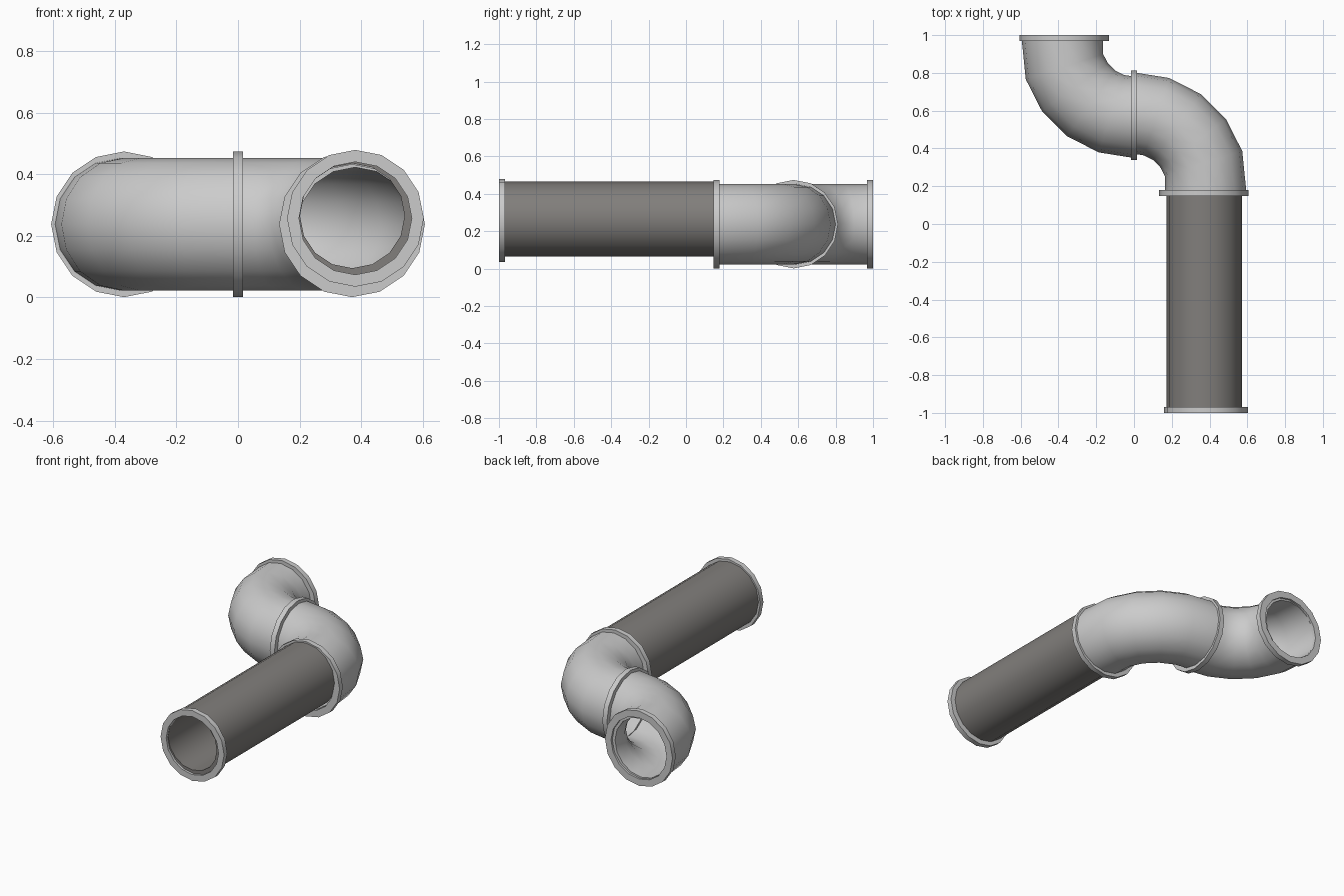
import bpy, bmesh
from math import sin, cos, pi, radians
from mathutils import Vector

if "Cube" in bpy.data.objects:
    bpy.data.objects.remove(bpy.data.objects["Cube"])

SIDES = 16


def tube(name, stations, z, outer, inner, mat=None):
    """Hollow tube swept through (x, y, heading) stations in a level plane."""
    bm = bmesh.new()
    rings = []
    # outer skin forwards, then bore backwards
    for st, r in [(s, outer) for s in stations] + [(s, inner) for s in reversed(stations)]:
        x, y, h = st
        side = Vector((sin(h), -cos(h), 0))
        ring = []
        for i in range(SIDES):
            a = 2 * pi * i / SIDES
            p = Vector((x, y, z)) + side * (r * cos(a)) + Vector((0, 0, r * sin(a)))
            ring.append(bm.verts.new(p))
        rings.append(ring)
    for k, ring in enumerate(rings):
        nxt = rings[(k + 1) % len(rings)]
        for i in range(SIDES):
            j = (i + 1) % SIDES
            bm.faces.new((ring[i], ring[j], nxt[j], nxt[i]))
    bmesh.ops.recalc_face_normals(bm, faces=bm.faces)
    me = bpy.data.meshes.new(name)
    bm.to_mesh(me)
    bm.free()
    ob = bpy.data.objects.new(name, me)
    bpy.context.collection.objects.link(ob)
    if mat:
        me.materials.append(mat)
    bpy.ops.object.select_all(action='DESELECT')
    ob.select_set(True)
    bpy.context.view_layer.objects.active = ob
    bpy.ops.object.shade_smooth_by_angle(angle=radians(35))
    return ob


dark = bpy.data.materials.new("dark_grey")
dark.diffuse_color = (0.22, 0.21, 0.2, 1)
dark.use_nodes = True
dark.node_tree.nodes["Principled BSDF"].inputs["Base Color"].default_value = dark.diffuse_color

NORTH = pi / 2
ZC = 0.2375

# straight pipe with its slightly smaller end collar
tube("straight_pipe", [(0.371, -0.985, NORTH), (0.371, 0.17, NORTH)], 0.265, 0.2, 0.17, dark)
tube("front_collar", [(0.381, -1.0, NORTH), (0.381, -0.968, NORTH)], 0.257, 0.222, 0.183)

# two elbows, the second a half turn of the first
R, CY = 0.387, 0.2
bend = [(0.38, 0.165, NORTH)]
for k in range(1, 6):
    a = radians(18 * k)
    bend.append((R * cos(a), CY + R * sin(a), a + NORTH))
tube("front_elbow", bend, ZC, 0.2155, 0.185)
tube("rear_elbow", [(-x, 1.152 - y, h + pi) for x, y, h in bend], ZC, 0.2155, 0.185)

# collars at the elbow joints
for name, x, y, h in (("elbow_collar", 0.37, 0.164, NORTH),
                      ("middle_collar", 0.0, 0.576, 0.0),
                      ("rear_collar", -0.37, 0.984, NORTH)):
    dx, dy = 0.016 * cos(h), 0.016 * sin(h)
    tube(name, [(x - dx, y - dy, h), (x + dx, y + dy, h)], ZC, 0.2365, 0.194)
